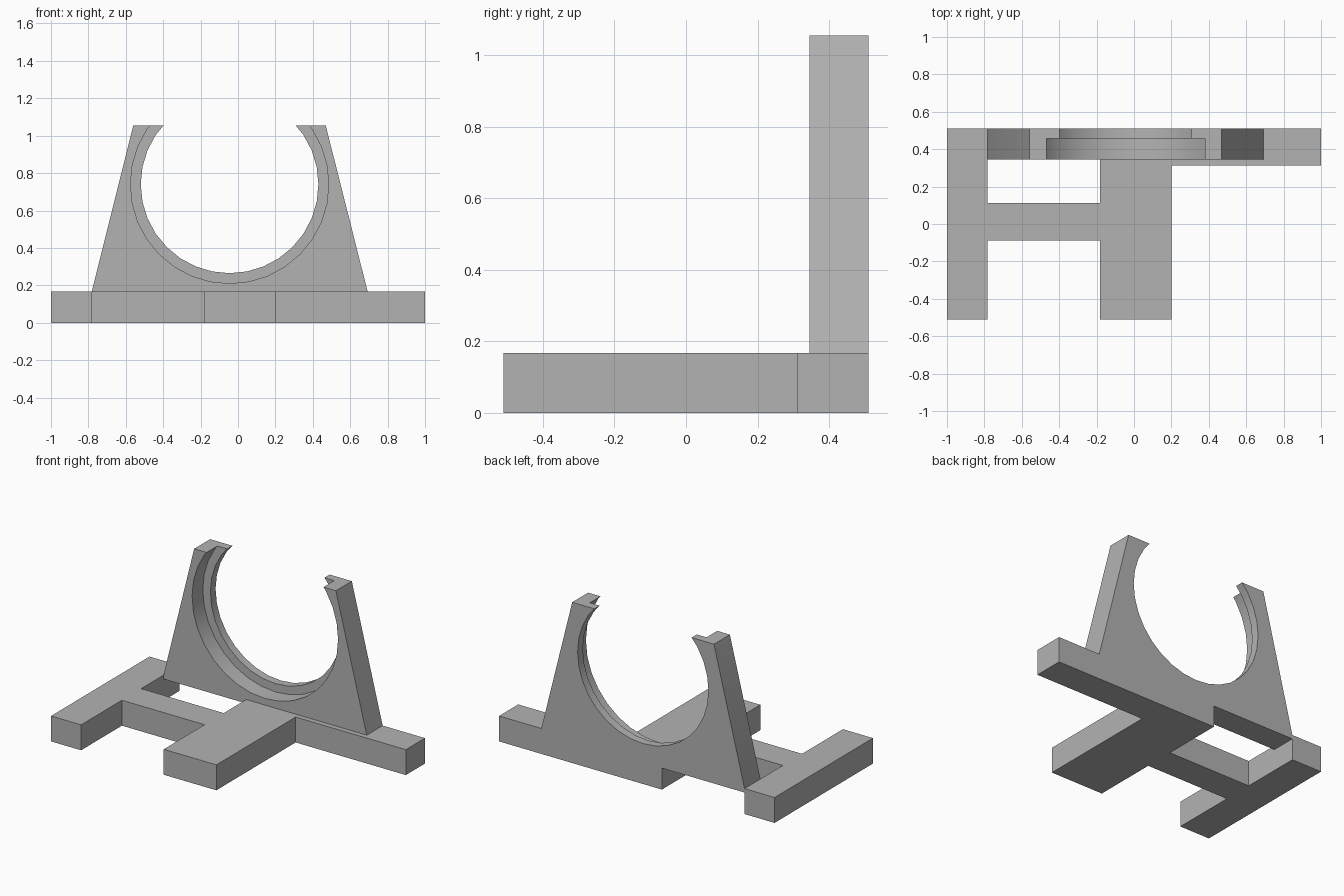
import bpy
import bmesh
import math
from mathutils import Vector, Matrix

if "Cube" in bpy.data.objects:
    bpy.data.objects.remove(bpy.data.objects["Cube"], do_unlink=True)

grey = bpy.data.materials.new("plain grey")
grey.use_nodes = True
grey.diffuse_color = (0.45, 0.45, 0.45, 1)
grey.node_tree.nodes["Principled BSDF"].inputs["Base Color"].default_value = grey.diffuse_color

BASE_TOP, WALL_TOP = 0.167, 1.055
WALL_FRONT, BACK = 0.345, 0.51
LIP_FRONT = 0.456
RING_X, RING_Z = -0.045, 0.74


def finish(name, bm):
    bmesh.ops.recalc_face_normals(bm, faces=bm.faces)
    mesh = bpy.data.meshes.new(name)
    bm.to_mesh(mesh)
    bm.free()
    mesh.materials.append(grey)
    obj = bpy.data.objects.new(name, mesh)
    bpy.context.collection.objects.link(obj)
    return obj


def prism(name, points, direction):
    """Extrude a flat outline along a direction."""
    bm = bmesh.new()
    face = bm.faces.new([bm.verts.new(p) for p in points])
    new = bmesh.ops.extrude_face_region(bm, geom=[face])["geom"]
    bmesh.ops.translate(bm, vec=Vector(direction),
                        verts=[v for v in new if isinstance(v, bmesh.types.BMVert)])
    return finish(name, bm)


def bore(name, radius, front, back):
    """Cylinder along y used to cut the cradle."""
    bm = bmesh.new()
    place = Matrix.Translation((RING_X, (front + back) / 2, RING_Z)) @ Matrix.Rotation(math.pi / 2, 4, "X")
    bmesh.ops.create_cone(bm, cap_ends=True, segments=32, radius1=radius,
                          radius2=radius, depth=back - front, matrix=place)
    obj = finish(name, bm)
    obj.hide_render = True
    return obj


def combine(target, tool, operation):
    """Apply a boolean and remove the tool."""
    mod = target.modifiers.new(operation, "BOOLEAN")
    mod.operation, mod.solver, mod.object = operation, "EXACT", tool
    bpy.context.view_layer.objects.active = target
    bpy.ops.object.modifier_apply(modifier=mod.name)
    bpy.data.objects.remove(tool, do_unlink=True)


# Base: side leg, crossbar, centre leg and long rear arm in one outline
base_outline = [(-1, -0.51), (-0.782, -0.51), (-0.782, -0.087), (-0.182, -0.087),
                (-0.182, -0.51), (0.2, -0.51), (0.2, 0.312), (1, 0.312),
                (1, BACK), (-0.182, BACK), (-0.182, 0.112), (-0.782, 0.112),
                (-0.782, BACK), (-1, BACK)]
base = prism("base", [(x, y, 0) for x, y in base_outline], (0, 0, BASE_TOP))

# Upright wall, with a shallow tab reaching down into the rear gap
wall_outline = [(-0.782, 0.141), (-0.182, 0.141), (-0.182, BASE_TOP), (0.693, BASE_TOP),
                (0.469, WALL_TOP), (-0.56, WALL_TOP), (-0.782, BASE_TOP)]
wall = prism("cradle_wall", [(x, WALL_FRONT, z) for x, z in wall_outline],
             (0, BACK - WALL_FRONT, 0))

# Wide seat at the front, narrower lip at the back
combine(wall, bore("lip_cutter", 0.475, WALL_FRONT - 0.1, BACK + 0.1), "DIFFERENCE")
combine(wall, bore("seat_cutter", 0.53, WALL_FRONT - 0.1, LIP_FRONT), "DIFFERENCE")

# Smooth the round seat, keep the corners sharp
for obj in (base, wall):
    bpy.ops.object.select_all(action="DESELECT")
    obj.select_set(True)
    bpy.context.view_layer.objects.active = obj
    bpy.ops.object.shade_smooth_by_angle(angle=math.radians(20))
